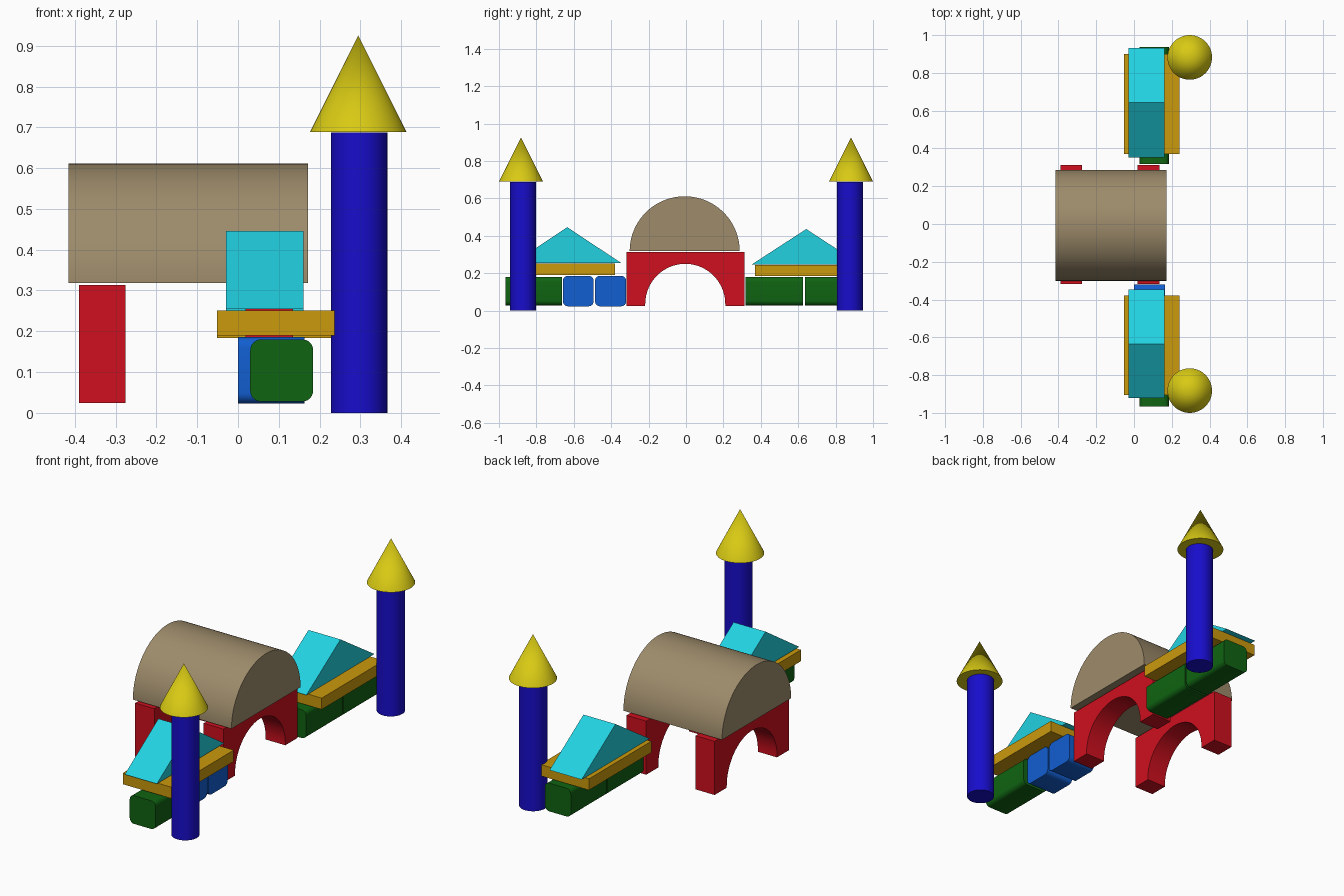
import bpy, bmesh, math

if "Cube" in bpy.data.objects:
    bpy.data.objects.remove(bpy.data.objects["Cube"])


def material(name, color):
    m = bpy.data.materials.new(name)
    m.diffuse_color = (*color, 1)
    m.use_nodes = True
    m.node_tree.nodes["Principled BSDF"].inputs["Base Color"].default_value = m.diffuse_color
    return m


RED = material("red", (0.62, 0.005, 0.013))
NAVY = material("deep_blue", (0.009, 0.004, 0.6))
BLUE = material("blue", (0.006, 0.114, 0.64))
GREEN = material("green", (0.005, 0.127, 0.006))
GOLD = material("gold", (0.6, 0.32, 0.004))
YELLOW = material("yellow", (0.69, 0.59, 0.007))
CYAN = material("cyan", (0.016, 0.64, 0.75))
TAN = material("tan", (0.34, 0.26, 0.147))


def finish(obj, name, mat):
    obj.name = name
    obj.data.materials.append(mat)
    bpy.ops.object.select_all(action='DESELECT')
    obj.select_set(True)
    bpy.context.view_layer.objects.active = obj
    bpy.ops.object.shade_smooth_by_angle(angle=math.radians(30))


def extrude(name, profile, axis, lo, hi, mat):
    """Extrude (y, z) points along x, or (x, z) points along y."""
    bm = bmesh.new()
    place = (lambda a, z, t: (t, a, z)) if axis == 'x' else (lambda a, z, t: (a, t, z))
    face = bm.faces.new([bm.verts.new(place(a, z, lo)) for a, z in profile])
    new = bmesh.ops.extrude_face_region(bm, geom=[face])["geom"]
    step = (hi - lo, 0, 0) if axis == 'x' else (0, hi - lo, 0)
    bmesh.ops.translate(bm, vec=step, verts=[v for v in new if isinstance(v, bmesh.types.BMVert)])
    bmesh.ops.recalc_face_normals(bm, faces=bm.faces)
    mesh = bpy.data.meshes.new(name)
    bm.to_mesh(mesh)
    bm.free()
    obj = bpy.data.objects.new(name, mesh)
    bpy.context.collection.objects.link(obj)
    finish(obj, name, mat)


def arc(cx, cz, rx, rz, start, end, n):
    return [(cx + rx * math.cos(t), cz + rz * math.sin(t))
            for t in (math.radians(start + (end - start) * i / n) for i in range(n + 1))]


def rounded_rect(a0, a1, z0, z1, r):
    corners = ((a1 - r, z1 - r, 0), (a0 + r, z1 - r, 90),
               (a0 + r, z0 + r, 180), (a1 - r, z0 + r, 270))
    return [p for a, z, s in corners for p in arc(a, z, r, r, s, s + 90, 6)]


def rect(a0, a1, z0, z1):
    return [(a0, z0), (a1, z0), (a1, z1), (a0, z1)]


# Central gatehouse: two arches carrying a half-round roof
arch = ([(-0.318, 0.024), (-0.318, 0.313), (0.313, 0.313), (0.313, 0.024)]
        + arc(-0.004, 0.034, 0.214, 0.216, 0, 180, 40))
arch.insert(4, (0.21, 0.024))
arch.append((-0.218, 0.024))
extrude("back_arch", arch, 'x', -0.390, -0.276, RED)
extrude("front_arch", arch, 'x', 0.018, 0.135, RED)
extrude("barrel_roof", arc(-0.007, 0.318, 0.294, 0.293, 0, 180, 64), 'x', -0.416, 0.172, TAN)

# Wall blocks: green rounded along y, blue rounded along x
for i, (lo, hi) in enumerate(((-0.965, -0.663), (0.318, 0.626), (0.636, 0.938))):
    extrude(f"green_block_{i + 1}", rounded_rect(0.03, 0.184, 0.028, 0.18, 0.026), 'y', lo, hi, GREEN)
for i, (lo, hi) in enumerate(((-0.658, -0.494), (-0.486, -0.32))):
    extrude(f"blue_block_{i + 1}", rounded_rect(lo, hi, 0.023, 0.186, 0.026), 'x', 0.0, 0.163, BLUE)

# Planks resting on the walls
extrude("left_plank", rect(-0.052, 0.24, 0.19, 0.251), 'y', -0.905, -0.379, GOLD)
extrude("right_plank", rect(-0.052, 0.24, 0.184, 0.245), 'y', 0.37, 0.90, GOLD)

# Triangular gables
extrude("left_gable", [(-0.921, 0.255), (-0.347, 0.255), (-0.635, 0.446)], 'x', -0.03, 0.161, CYAN)
extrude("right_gable", [(0.352, 0.247), (0.932, 0.247), (0.643, 0.436)], 'x', -0.03, 0.161, CYAN)

# Towers with conical roofs
for side, tower_y, roof_y in (("left", -0.872, -0.882), ("right", 0.877, 0.882)):
    bpy.ops.mesh.primitive_cylinder_add(vertices=48, radius=0.069, depth=0.687,
                                        location=(0.297, tower_y, 0.3435))
    finish(bpy.context.object, f"{side}_tower", NAVY)
    bpy.ops.mesh.primitive_cone_add(vertices=48, radius1=0.118, radius2=0, depth=0.236,
                                    location=(0.295, roof_y, 0.807))
    finish(bpy.context.object, f"{side}_tower_roof", YELLOW)
